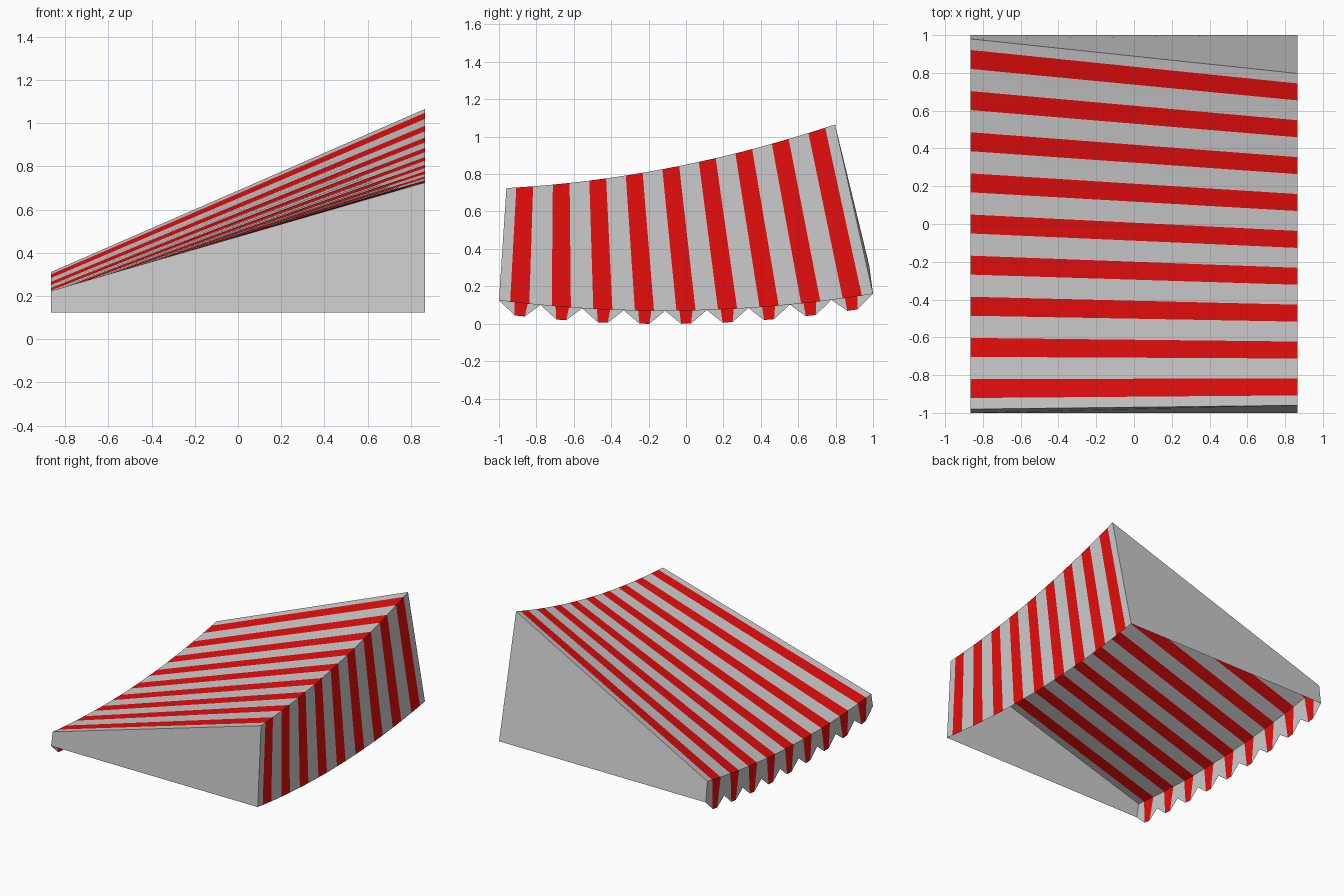
import bpy

if "Cube" in bpy.data.objects:
    bpy.data.objects.remove(bpy.data.objects["Cube"])

X = 0.865       # half depth of the awning
N = 9           # number of red stripes
S0, S1 = 0.27, 0.73   # stripe edges within one repeat

red = bpy.data.materials.new("red_cloth")
red.diffuse_color = (0.8, 0.004, 0.004, 1)
red.use_nodes = True
red.node_tree.nodes["Principled BSDF"].inputs["Base Color"].default_value = red.diffuse_color


# Edge curves, u runs 0..1 from front (-y) to back (+y)
def hem_z(y):
    return 0.07 + 0.072 * y * y + 0.0175 * y


def wall_hem(u):
    y = 2 * u - 1
    return (X, y, hem_z(y))


def high_edge(u):
    return (X, -0.96 + 1.757 * u, 0.725 + 0.097 * u + 0.243 * u * u)


def low_edge(u):
    y = -0.98 + 1.96 * u
    return (-X, y, hem_z(y) + 0.128 + 0.027 * y)


def valance_hem(u):
    # scallop: points at the repeat boundaries, flat narrow tip under each stripe
    i = min(int(u * N + 1e-6), N - 1)
    f = u * N - i
    drop = 0.0
    if 0.1 < f < 0.9:
        f = 0.38 if f < 0.5 else 0.62
        drop = 0.07
    y = 2 * (i + f) / N - 1
    return (-X, y, hem_z(y) - drop)


def make(name, faces, mat=None):
    verts, index, polys = [], {}, []
    for face in faces:
        poly = []
        for p in face:
            key = tuple(round(c, 5) for c in p)
            if key not in index:
                index[key] = len(verts)
                verts.append(p)
            poly.append(index[key])
        polys.append(poly)
    me = bpy.data.meshes.new(name)
    me.from_pydata(verts, [], polys)
    me.update()
    ob = bpy.data.objects.new(name, me)
    bpy.context.collection.objects.link(ob)
    if mat:
        me.materials.append(mat)
    return ob


def striped(name, a, b):
    # ruled cloth between two edge curves, split into grey and red strips
    grey, stripes = [], []
    for i in range(N):
        cuts = [(i + f) / N for f in (0, S0, S1, 1)]
        for k in range(3):
            u, v = cuts[k], cuts[k + 1]
            (stripes if k == 1 else grey).append([a(u), b(u), b(v), a(v)])
    make(name + "_cloth", grey)
    make(name + "_stripes", stripes, red)


# Striped roof, tall wall and scalloped valance
striped("roof", low_edge, high_edge)
striped("tall_wall", high_edge, wall_hem)
striped("valance", valance_hem, low_edge)

# Plain end panels
for name, u, flip in (("front_panel", 0, False), ("back_panel", 1, True)):
    low = valance_hem(u)
    quad = [low, wall_hem(u), high_edge(u), low_edge(u)]
    make(name, [quad[::-1] if flip else quad])
